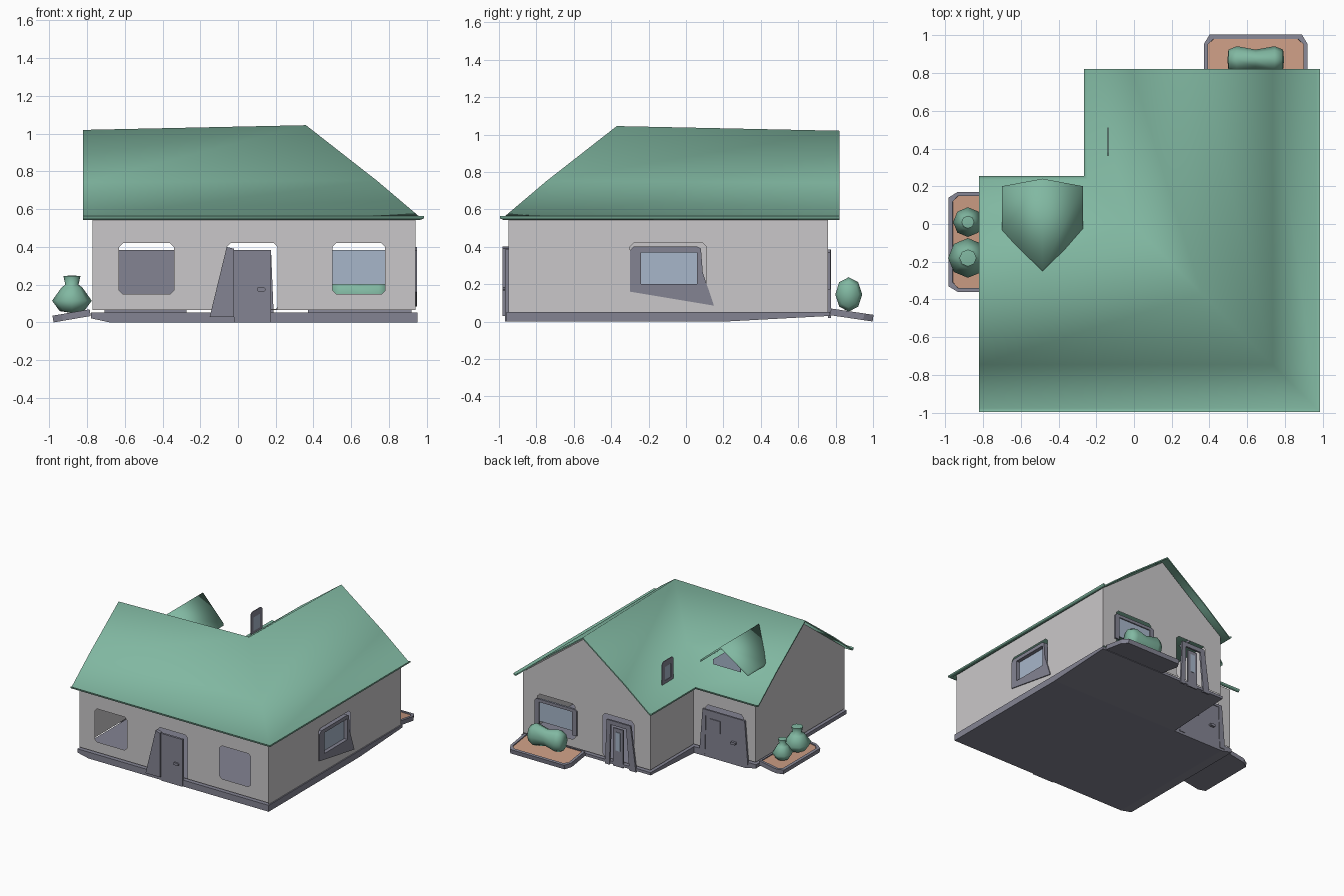
import bpy, bmesh
from math import radians, pi
from mathutils import Matrix

cube = bpy.data.objects.get("Cube")
if cube:
    bpy.data.objects.remove(cube)


def material(name, r, g, b):
    m = bpy.data.materials.new(name)
    m.use_nodes = True
    m.diffuse_color = (r, g, b, 1)
    m.node_tree.nodes["Principled BSDF"].inputs["Base Color"].default_value = (r, g, b, 1)
    return m


GREEN = material("sage green", .22, .48, .36)
WALL = material("warm grey plaster", .59, .575, .585)
SLATE = material("slate grey", .23, .23, .29)
GLASS = material("pale blue glass", .39, .47, .59)
SOIL = material("clay soil", .57, .32, .22)


def finish(name, bm, mat, place=Matrix(), smooth=None):
    mesh = bpy.data.meshes.new(name)
    bm.to_mesh(mesh)
    bm.free()
    mesh.materials.append(mat)
    if smooth:
        mesh.shade_smooth()
        mesh.set_sharp_from_angle(angle=radians(smooth))
    obj = bpy.data.objects.new(name, mesh)
    obj.matrix_world = place
    bpy.context.collection.objects.link(obj)
    return obj


def thicken(bm, vec):
    ret = bmesh.ops.extrude_face_region(bm, geom=bm.faces[:], use_keep_orig=True)
    moved = [g for g in ret["geom"] if isinstance(g, bmesh.types.BMVert)]
    bmesh.ops.translate(bm, verts=moved, vec=vec)
    bmesh.ops.recalc_face_normals(bm, faces=bm.faces[:])
    return moved


def ground(angle, dist):
    """Flat frame whose -y axis points out of one side of the house."""
    return Matrix.Rotation(radians(angle), 4, 'Z') @ Matrix.Translation((0, -dist, 0))


def side(angle, dist):
    """Upright frame: x along the wall, y up, z outward."""
    return ground(angle, dist) @ Matrix.Rotation(pi / 2, 4, 'X')


def rect(u0, u1, v0, v1):
    return [(u0, v0), (u1, v0), (u1, v1), (u0, v1)]


def rounded(u0, u1, v0, v1, c=.02):
    return [(u0 + c, v0), (u1 - c, v0), (u1, v0 + c), (u1, v1 - c),
            (u1 - c, v1), (u0 + c, v1), (u0, v1 - c), (u0, v0 + c)]


def panel(name, mat, place, outline, holes=(), thick=0):
    bm = bmesh.new()
    for loop in [outline, *holes]:
        vs = [bm.verts.new((u, v, 0)) for u, v in loop]
        for a, b in zip(vs, vs[1:] + vs[:1]):
            bm.edges.new((a, b))
    bmesh.ops.triangle_fill(bm, edges=bm.edges[:], use_beauty=True, normal=(0, 0, 1))
    for f in bm.faces:
        f.normal_update()
        if f.normal.z < 0:
            f.normal_flip()
    if thick:
        thicken(bm, (0, 0, thick))
    return finish(name, bm, mat, place)


def lathe(name, profile, place, steps=8):
    """Turn (radius, height) points about the local z axis."""
    bm = bmesh.new()
    vs = [bm.verts.new((r, 0, h)) for r, h in profile]
    for a, b in zip(vs, vs[1:]):
        bm.edges.new((a, b))
    bmesh.ops.spin(bm, geom=bm.verts[:] + bm.edges[:], cent=(0, 0, 0), axis=(0, 0, 1),
                   angle=2 * pi, steps=steps, use_duplicate=False)
    bmesh.ops.remove_doubles(bm, verts=bm.verts[:], dist=.0005)
    bmesh.ops.recalc_face_normals(bm, faces=bm.faces[:])
    return finish(name, bm, GREEN, place, 70)


# Walls: single skins with openings, standing just clear of the slab at front and back
FRONT, RIGHT, BACK, LEFT = side(0, .95), side(90, .94), side(180, .76), side(270, .77)
INNER_BACK, INNER_LEFT = side(180, .2), side(270, .21)
LOW, TOP, PEAK = .066, .565, 1.0

panel("front_wall", WALL, FRONT, rect(-.77, .94, LOW, TOP),
      [rounded(-.63, -.34, .15, .42), rounded(.5, .78, .15, .42),
       [(-.13, .07), (.21, .07), (.21, .4), (.19, .42), (-.04, .42), (-.06, .4)]])
panel("side_wall", WALL, RIGHT, rect(-.95, .76, .05, TOP), [rounded(-.3, .11, .17, .42)])
panel("back_gable", WALL, BACK,
      [(-.94, LOW), (.21, LOW), (.21, TOP), (-.36, PEAK), (-.94, TOP)],
      [rounded(-.81, -.47, .13, .42), rounded(-.22, .06, .07, .42)])
panel("left_gable", WALL, LEFT,
      [(-.2, LOW), (.95, LOW), (.95, TOP), (.37, PEAK), (-.2, TOP)])
panel("inner_back_wall", WALL, INNER_BACK, rect(.21, .77, LOW, TOP),
      [rounded(.32, .66, .07, .42)])
panel("inner_side_wall", WALL, INNER_LEFT, rect(-.76, -.2, LOW, TOP))

# Foundation slab: the underside rises towards the left and rear ends
bm = bmesh.new()
for x0, x1, y0, y1 in ((-.78, -.68, -.96, .21), (-.68, -.22, -.96, .21),
                       (-.22, .95, -.96, .21), (-.22, .95, .21, .77)):
    bm.faces.new([bm.verts.new((x, y, .052)) for x, y in rect(x0, x1, y0, y1)])
bmesh.ops.remove_doubles(bm, verts=bm.verts[:], dist=.001)
for v in thicken(bm, (0, 0, -.052)):
    if v.co.y > .7:
        v.co.z = .03
    elif v.co.x < -.7:
        v.co.z = .022
finish("foundation", bm, SLATE)

# L-shaped roof: rows run parallel to the bent ridge, with a slightly raised lip at the eaves
bm = bmesh.new()
rows = []
HALF = [(0, 1.045), (.6, .752), (.97, .556), (1, .563)]
for s, z in [(-s, z) for s, z in HALF[:0:-1]] + HALF:
    w = .625 * s
    drop = .025 * (1 - abs(s))
    rows.append([bm.verts.new(p) for p in
                 ((-.82, -.37 + w, z - drop), (.36 - w, -.37 + w, z),
                  (.36 - w, .82, z - drop))])
for a, b in zip(rows, rows[1:]):
    for i in (0, 1):
        bm.faces.new((a[i], a[i + 1], b[i + 1], b[i]))
thicken(bm, (0, 0, -.012))
finish("main_roof", bm, GREEN, smooth=80)

# Dormer roof: two slopes running back into the main roof
bm = bmesh.new()
cols = []
for x, z, back in ((-.7, .77, -.04), (-.485, .95, -.25), (-.27, .77, -.04)):
    cols.append([bm.verts.new((x, y, z)) for y in (back, .2 if z < .9 else .24)])
for a, b in zip(cols, cols[1:]):
    bm.faces.new((a[0], b[0], b[1], a[1]))
thicken(bm, (0, 0, -.018))
finish("dormer_roof", bm, GREEN, smooth=85)

# Dormer body with a gable-shaped pane above its sill wall
panel("dormer_body", WALL, side(180, -.1),
      [(.33, .6), (.64, .6), (.64, .79), (.485, .92), (.33, .79)], thick=.06)
panel("dormer_glass", GLASS, side(180, .16),
      [(.36, .745), (.61, .745), (.61, .785), (.485, .885), (.36, .785)], thick=.005)

# Small upright roof window on the rear wing
ROOF_LIGHT = side(270, .135)
panel("roof_window_frame", SLATE, ROOF_LIGHT, rounded(-.51, -.36, .62, .83),
      [rect(-.475, -.395, .67, .78)], .006)
panel("roof_window_glass", GLASS, ROOF_LIGHT, rect(-.475, -.395, .67, .78), thick=.003)

# Framed windows, with the side pane set deep in its reveal
panel("side_window_frame", SLATE, side(90, .912),
      [(-.3, .16), (.15, .085), (.09, .26), (.08, .39), (.06, .4), (-.28, .4), (-.3, .38)],
      [rect(-.24, .06, .2, .37)], .036)
panel("side_window_glass", GLASS, side(90, .914), rect(-.24, .06, .2, .37), thick=.004)
panel("back_window_frame", SLATE, BACK,
      [(-.83, .17), (-.79, .17), (-.79, .36), (-.49, .36), (-.49, .17), (-.45, .17),
       (-.45, .37), (-.47, .385), (-.81, .385), (-.83, .37)], thick=.012)
panel("back_window_glass", GLASS, side(180, .755), rect(-.79, -.49, .2, .385), thick=.008)


def handle(name, place, u, v):
    panel(name, SLATE, place, rounded(u, u + .045, v, v + .02, .005), thick=.03)


# Front door with its splayed jamb
DOOR = side(0, .95)
panel("front_door", SLATE, DOOR, rect(-.02, .175, 0, .385), thick=.018)
panel("front_door_jamb", SLATE, DOOR, [(-.15, .03), (-.02, .03), (-.02, .39), (-.06, .4)],
      thick=.03)
handle("front_door_handle", DOOR, .1, .165)

# Back door standing narrow in a splayed frame
panel("back_door_frame", SLATE, BACK,
      [(-.19, .02), (-.15, .02), (-.14, .35), (.0, .35), (.03, .02), (.09, .02),
       (.04, .385), (-.175, .385)], thick=.015)
panel("back_door", SLATE, BACK, rect(-.12, -.03, .02, .33), thick=.01)
panel("back_door_glass", GLASS, BACK, rect(-.095, -.055, .15, .3), thick=.014)

# Wide double door in the inner corner
panel("wide_door_frame", SLATE, INNER_BACK,
      [(.27, .02), (.32, .02), (.33, .365), (.65, .365), (.66, .02), (.71, .02),
       (.68, .385), (.3, .385)], thick=.015)
panel("wide_door", SLATE, INNER_BACK, rect(.32, .66, .02, .375), thick=.01)
panel("wide_door_pane", SLATE, INNER_BACK, rect(.36, .46, .22, .32), thick=.016)
handle("wide_door_handle", INNER_BACK, .56, .17)


# Planting beds: rimmed trays sloping down away from the wall
def bed(name, place, u0, u1, depth):
    def outline(m, inner):
        return [(u0 + m, inner), (u0 + m, .05 - depth), (u0 + m + .03, m - depth),
                (u1 - m - .03, m - depth), (u1 - m, .05 - depth), (u1 - m, inner)]
    tray = place @ Matrix.Translation((0, 0, .034)) @ Matrix.Rotation(.034 / depth, 4, 'X')
    panel(name + "_rim", SLATE, tray, outline(0, 0), [outline(.022, -.004)], .036)
    panel(name + "_floor", SLATE, tray, outline(.02, -.003), thick=.015)
    panel(name + "_soil", SOIL, tray @ Matrix.Translation((0, 0, .016)),
          outline(.02, -.003), thick=.012)


BACK_BED, LEFT_BED = ground(180, .77), ground(270, .78)
bed("back_bed", BACK_BED, -.92, -.37, .23)
bed("left_bed", LEFT_BED, -.17, .36, .2)

# Shrubs: a waisted lying one at the back, two upright ones on the left
lathe("back_shrub", [(0, -.15), (.06, -.145), (.08, -.1), (.06, 0), (.08, .1), (.06, .145), (0, .15)],
      BACK_BED @ Matrix.Translation((-.645, -.1, .145)) @ Matrix.Rotation(pi / 2, 4, 'Y')
      @ Matrix.Diagonal((1.15, .9, 1, 1)))
JAR = [(0, 0), (.065, .01), (.105, .065), (.055, .135), (.035, .15), (.045, .195), (0, .2)]
for name, u, k, h in (("front_shrub", .18, 1, 1), ("rear_shrub", -.01, .75, .85)):
    lathe(name, JAR, LEFT_BED @ Matrix.Translation((u, -.1, .05)) @ Matrix.Diagonal((k, k, h, 1)))
